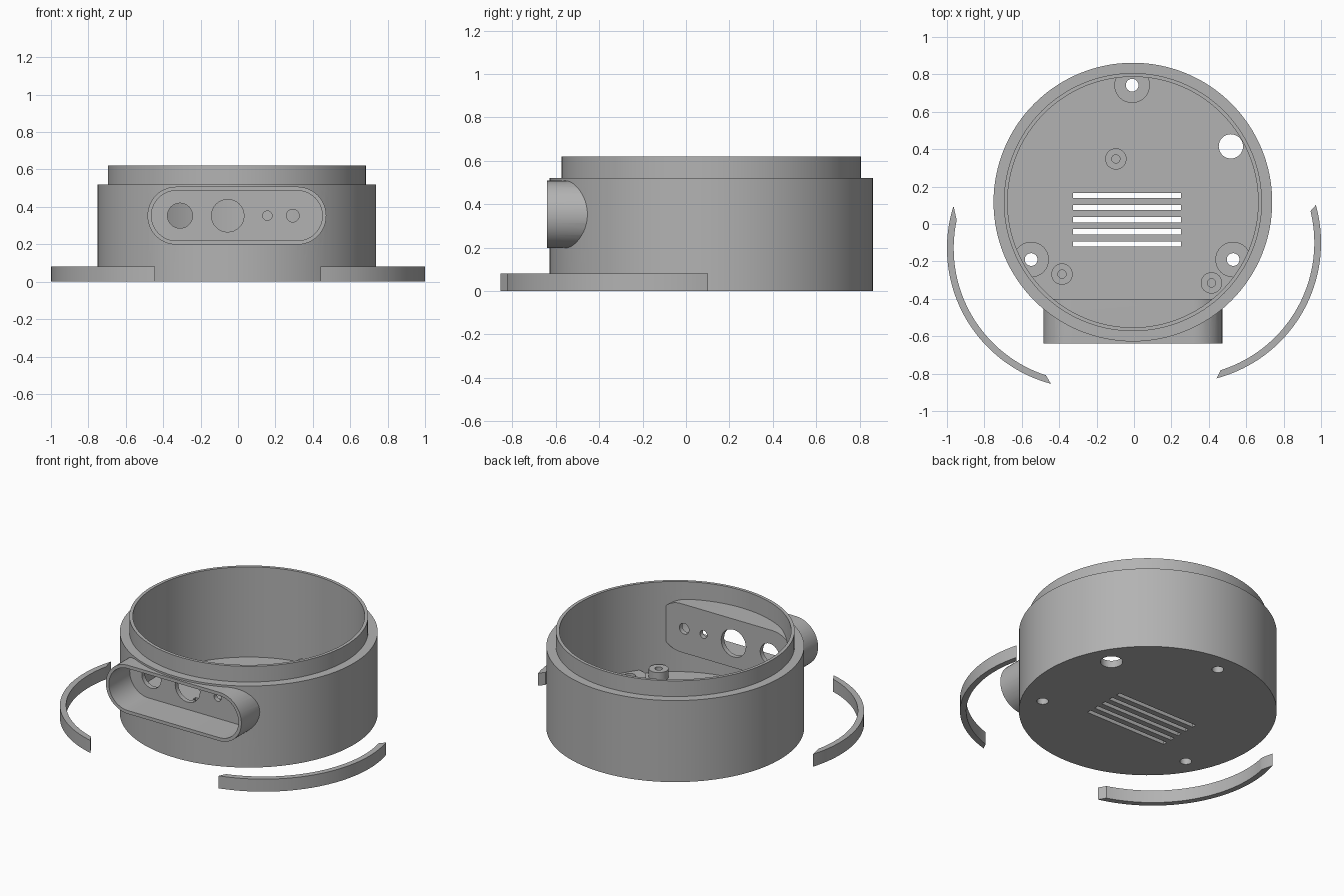
import bpy, bmesh, math
from mathutils import Matrix

cube = bpy.data.objects.get("Cube")
if cube:
    bpy.data.objects.remove(cube, do_unlink=True)

CX, CY = -0.006, 0.117      # housing axis
FLOOR = 0.045               # top of the floor plate
PILL_Z = 0.353              # height of the sensor window

grey = bpy.data.materials.new("plain_grey")
grey.use_nodes = True
grey.diffuse_color = (0.45, 0.45, 0.45, 1)
grey.node_tree.nodes["Principled BSDF"].inputs["Base Color"].default_value = grey.diffuse_color


def finish(name, bm):
    bmesh.ops.recalc_face_normals(bm, faces=bm.faces)
    mesh = bpy.data.meshes.new(name)
    bm.to_mesh(mesh)
    bm.free()
    mesh.materials.append(grey)
    obj = bpy.data.objects.new(name, mesh)
    bpy.context.collection.objects.link(obj)
    return obj


def prism(name, outline, low, high, upright=False):
    """Extrude a 2D outline along z, or along y when upright (outline in x, z)."""
    bm = bmesh.new()
    place = (lambda u, v, h: (u, h, v)) if upright else (lambda u, v, h: (u, v, h))
    a = [bm.verts.new(place(u, v, low)) for u, v in outline]
    b = [bm.verts.new(place(u, v, high)) for u, v in outline]
    bm.faces.new(a)
    bm.faces.new(b)
    for i in range(len(a)):
        j = (i + 1) % len(a)
        bm.faces.new((a[i], a[j], b[j], b[i]))
    return finish(name, bm)


def arc(x, y, r, start, end, n):
    angles = [math.radians(start + (end - start) * i / n) for i in range(n + 1)]
    return [(x + r * math.cos(t), y + r * math.sin(t)) for t in angles]


def circle(x, y, r, n=32):
    return arc(x, y, r, 0, 360, n)[:-1]


def pill(half_straight, r):
    return (arc(CX + half_straight, PILL_Z, r, -90, 90, 24)
            + arc(CX - half_straight, PILL_Z, r, 90, 270, 24))


def boolean(target, tool, operation):
    mod = target.modifiers.new(operation.lower(), 'BOOLEAN')
    mod.operation, mod.solver, mod.object = operation, 'EXACT', tool
    bpy.context.view_layer.objects.active = target
    bpy.ops.object.modifier_apply(modifier=mod.name)
    bpy.data.objects.remove(tool, do_unlink=True)


def smooth(obj):
    bpy.ops.object.select_all(action='DESELECT')
    obj.select_set(True)
    bpy.context.view_layer.objects.active = obj
    bpy.ops.object.shade_smooth_by_angle(angle=math.radians(30))


# Housing cup: stepped rim, hollow inside
housing = prism("housing", circle(CX, CY, 0.745, 128), 0, 0.52)
boolean(housing, prism("rim", circle(CX, CY, 0.69, 128), 0.3, 0.62), 'UNION')
boolean(housing, prism("hollow", circle(CX, CY, 0.67, 128), FLOOR, 0.8), 'DIFFERENCE')

# Sensor window: pill-shaped tube with a thin panel at its back
boolean(housing, prism("window_tube", pill(0.323, 0.155), -0.64, -0.40, True), 'UNION')
boolean(housing, prism("window_recess", pill(0.323, 0.134), -0.8, -0.43, True), 'DIFFERENCE')
for x, r in ((-0.31, 0.067), (-0.055, 0.087), (0.157, 0.025), (0.293, 0.034)):
    boolean(housing, prism("sensor_hole", circle(x, PILL_Z, r), -0.5, -0.3, True), 'DIFFERENCE')

# Screw pads, clipped by the wall, with through holes
for x, y in ((-0.55, -0.19), (0.53, -0.19), (-0.01, 0.742)):
    pad = prism("screw_pad", circle(x, y, 0.095), 0.02, 0.07)
    boolean(pad, prism("pad_limit", circle(CX, CY, 0.70, 128), 0, 0.2), 'INTERSECT')
    boolean(housing, pad, 'UNION')
    boolean(housing, prism("screw_hole", circle(x, y, 0.034), -0.1, 0.15), 'DIFFERENCE')

# Standoffs with blind holes
for x, y in ((-0.097, 0.348), (-0.385, -0.268), (0.414, -0.315)):
    boolean(housing, prism("standoff", circle(x, y, 0.057), 0.02, 0.10), 'UNION')
    boolean(housing, prism("blind_hole", circle(x, y, 0.022), FLOOR, 0.15), 'DIFFERENCE')

# Cable hole and vent slots in the floor
boolean(housing, prism("cable_hole", circle(0.518, 0.415, 0.065), -0.1, 0.1), 'DIFFERENCE')
for i in range(5):
    y = 0.153 - 0.065 * i
    slot = [(-0.325, y - 0.014), (0.25, y - 0.014), (0.25, y + 0.014), (-0.325, y + 0.014)]
    boolean(housing, prism("vent_slot", slot, -0.1, 0.1), 'DIFFERENCE')
smooth(housing)

# Loose curved strips with slanted ends
for name, x, y, outer, inner in (
        ("right_strip", -0.25, -0.13, (162.4, 255), (167.8, 252)),
        ("left_strip", 0.25, -0.1, (15.6, -75.2), (13.7, -72.6))):
    outline = arc(x, y, 0.75, *outer, 40) + arc(x, y, 0.714, *inner, 40)[::-1]
    smooth(prism(name, outline, 0, 0.08))
